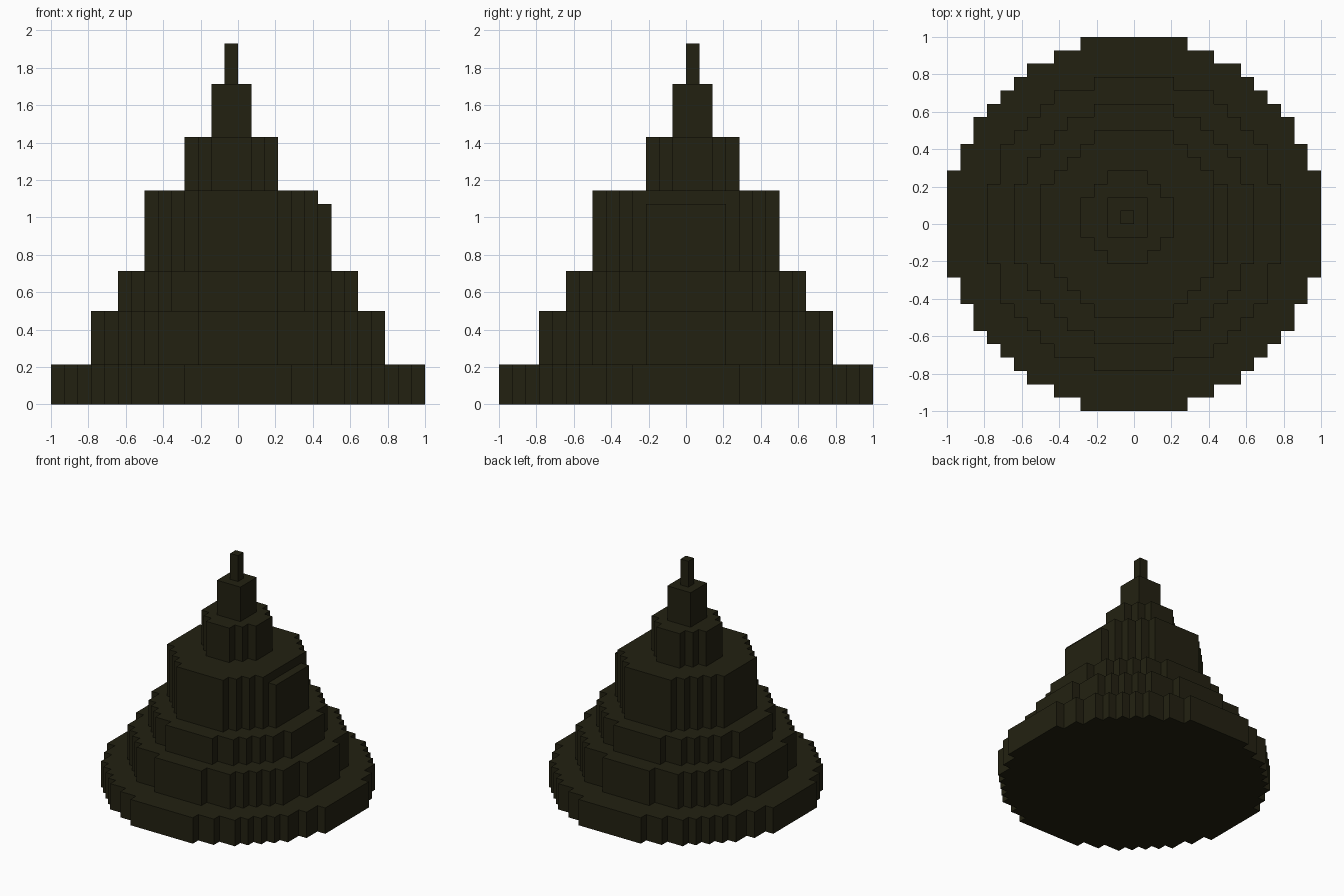
import bpy, bmesh, math

if "Cube" in bpy.data.objects:
    bpy.data.objects.remove(bpy.data.objects["Cube"])

U = 1 / 14  # size of one block

mat = bpy.data.materials.new("dark olive")
mat.diffuse_color = (0.0165, 0.0152, 0.0056, 1)
mat.use_nodes = True
mat.node_tree.nodes["Principled BSDF"].inputs["Base Color"].default_value = mat.diffuse_color


def block_disc(name, r, z0, z1, cx=0.0, cy=0.0, x_max=99):
    """Blocky round tier: union of unit cells whose centres lie in a circle."""
    right, left = [], []
    y = cy - r
    while y < cy + r - 0.1:
        xs = [cx - r + i for i in range(int(2 * r))
              if (cx - r + i + 0.5 - cx) ** 2 + (y + 0.5 - cy) ** 2 < r * r]
        lo, hi = min(xs), min(max(xs) + 1, x_max)
        for side, x in ((right, hi), (left, lo)):
            if side and side[-1][0] == x:
                side[-1] = (x, y + 1)      # extend the straight run
            else:
                side += [(x, y), (x, y + 1)]
        y += 1
    bm = bmesh.new()
    face = bm.faces.new([bm.verts.new((px * U, py * U, z0 * U))
                         for px, py in right + left[::-1]])
    ext = bmesh.ops.extrude_face_region(bm, geom=[face], use_keep_orig=True)
    for v in ext["geom"]:
        if isinstance(v, bmesh.types.BMVert):
            v.co.z = z1 * U
    bmesh.ops.recalc_face_normals(bm, faces=bm.faces)
    mesh = bpy.data.meshes.new(name)
    bm.to_mesh(mesh)
    bm.free()
    mesh.materials.append(mat)
    obj = bpy.data.objects.new(name, mesh)
    bpy.context.collection.objects.link(obj)


# Wide lower tiers, centred
block_disc("base_tier", 14, 0, 3)
block_disc("second_tier", 11, 3, 7)
block_disc("third_tier", 9, 7, 10)
# Tall drum, its top layer lacks one strip of blocks on the right
block_disc("drum", 7, 10, 15)
block_disc("drum_top", 7, 15, 16, x_max=6)
# Narrow upper tiers, half a block off centre
block_disc("upper_tier", 3.5, 16, 20, -0.5, 0.5)
block_disc("spire_base", 1.5, 20, 24, -0.5, 0.5)
block_disc("spire_tip", 0.5, 24, 27, -0.5, 0.5)
